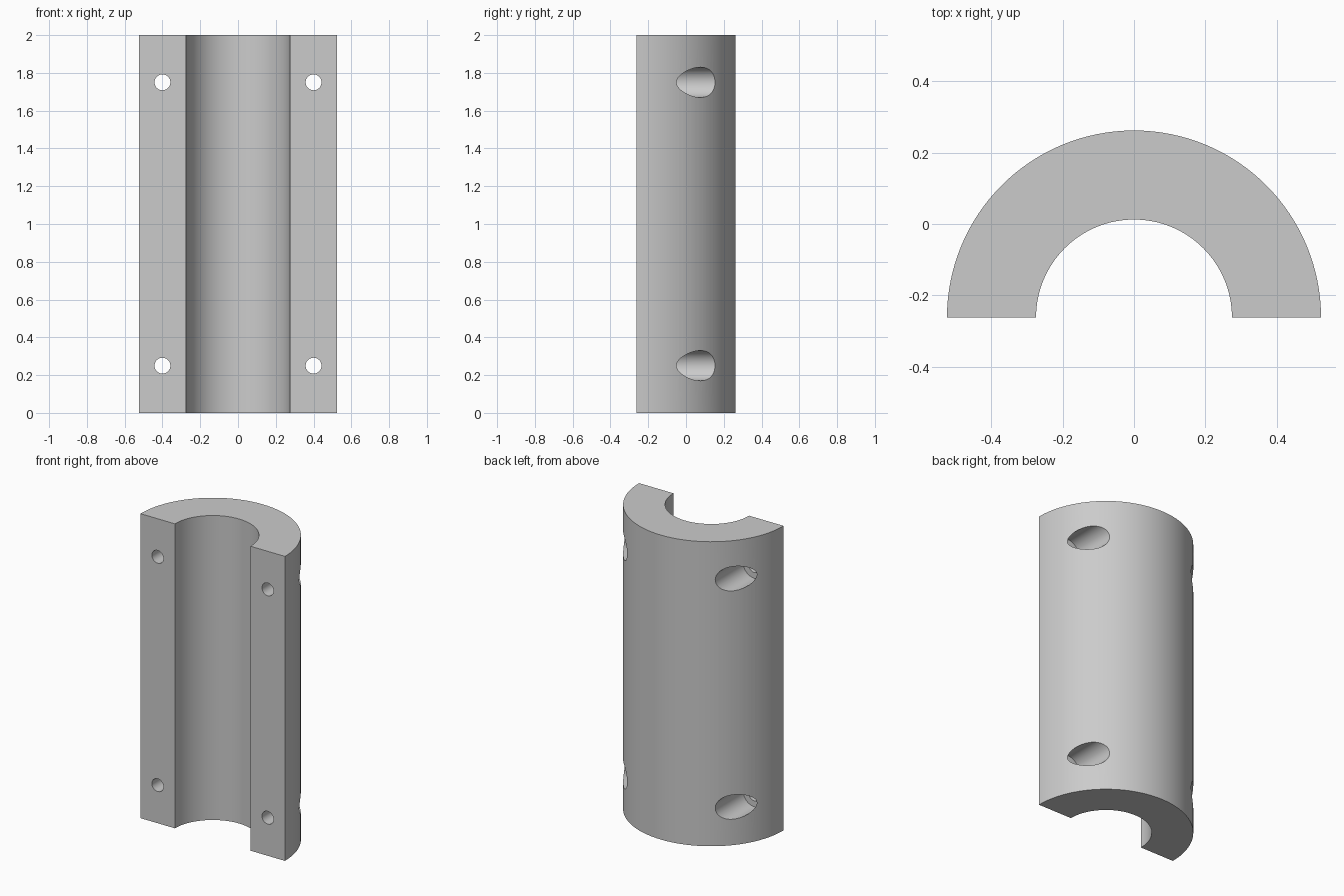
import bpy, bmesh
from math import pi, cos, sin, radians
from mathutils import Matrix, Vector

cube = bpy.data.objects.get("Cube")
if cube:
    bpy.data.objects.remove(cube, do_unlink=True)

OUTER, INNER, HEIGHT = 0.525, 0.275, 2.0
FLAT_Y = -OUTER / 2          # plane of the two flat mating faces
SEAT_Y = FLAT_Y + 0.125      # floor of the counterbores
HOLE_X, HOLE_Z = 0.4, (0.25, 1.75)
STEPS = 64

grey = bpy.data.materials.new("plain grey")
grey.use_nodes = True
colour = (0.6, 0.6, 0.6, 1)
grey.diffuse_color = colour
grey.node_tree.nodes["Principled BSDF"].inputs["Base Color"].default_value = colour


def make_object(name, bm):
    bmesh.ops.recalc_face_normals(bm, faces=bm.faces[:])
    mesh = bpy.data.meshes.new(name)
    bm.to_mesh(mesh)
    bm.free()
    mesh.materials.append(grey)
    obj = bpy.data.objects.new(name, mesh)
    bpy.context.collection.objects.link(obj)
    return obj


def arc(radius):
    angles = [pi * i / STEPS for i in range(STEPS + 1)]
    return [(radius * cos(a), FLAT_Y + radius * sin(a), 0) for a in angles]


def bolt_cutter(name, radius, y0, y1):
    """Four cylinders along y, one at each bolt position."""
    bm = bmesh.new()
    for x in (-HOLE_X, HOLE_X):
        for z in HOLE_Z:
            place = Matrix.Translation((x, (y0 + y1) / 2, z)) @ Matrix.Rotation(pi / 2, 4, "X")
            bmesh.ops.create_cone(bm, cap_ends=True, segments=48, radius1=radius,
                                  radius2=radius, depth=y1 - y0, matrix=place)
    cutter = make_object(name, bm)
    cutter.hide_render = True
    return cutter


# Half tube: arched profile extruded upwards
bm = bmesh.new()
profile = [bm.verts.new(p) for p in arc(OUTER) + arc(INNER)[::-1]]
face = bm.faces.new(profile)
top = bmesh.ops.extrude_face_region(bm, geom=[face])["geom"]
bmesh.ops.translate(bm, vec=Vector((0, 0, HEIGHT)),
                    verts=[v for v in top if isinstance(v, bmesh.types.BMVert)])
shell = make_object("half_tube_clamp", bm)

bpy.ops.object.select_all(action="DESELECT")
bpy.context.view_layer.objects.active = shell
shell.select_set(True)

# Bolt holes through the flats, with counterbores open to the back
for cutter in (bolt_cutter("counterbore_cutter", 0.08, SEAT_Y, 0.5),
               bolt_cutter("bolt_hole_cutter", 0.042, -0.5, 0.5)):
    cut = shell.modifiers.new(cutter.name, "BOOLEAN")
    cut.operation = "DIFFERENCE"
    cut.solver = "EXACT"
    cut.object = cutter
    bpy.ops.object.modifier_apply(modifier=cut.name)
    bpy.data.objects.remove(cutter, do_unlink=True)

bpy.ops.object.shade_smooth_by_angle(angle=radians(30))
